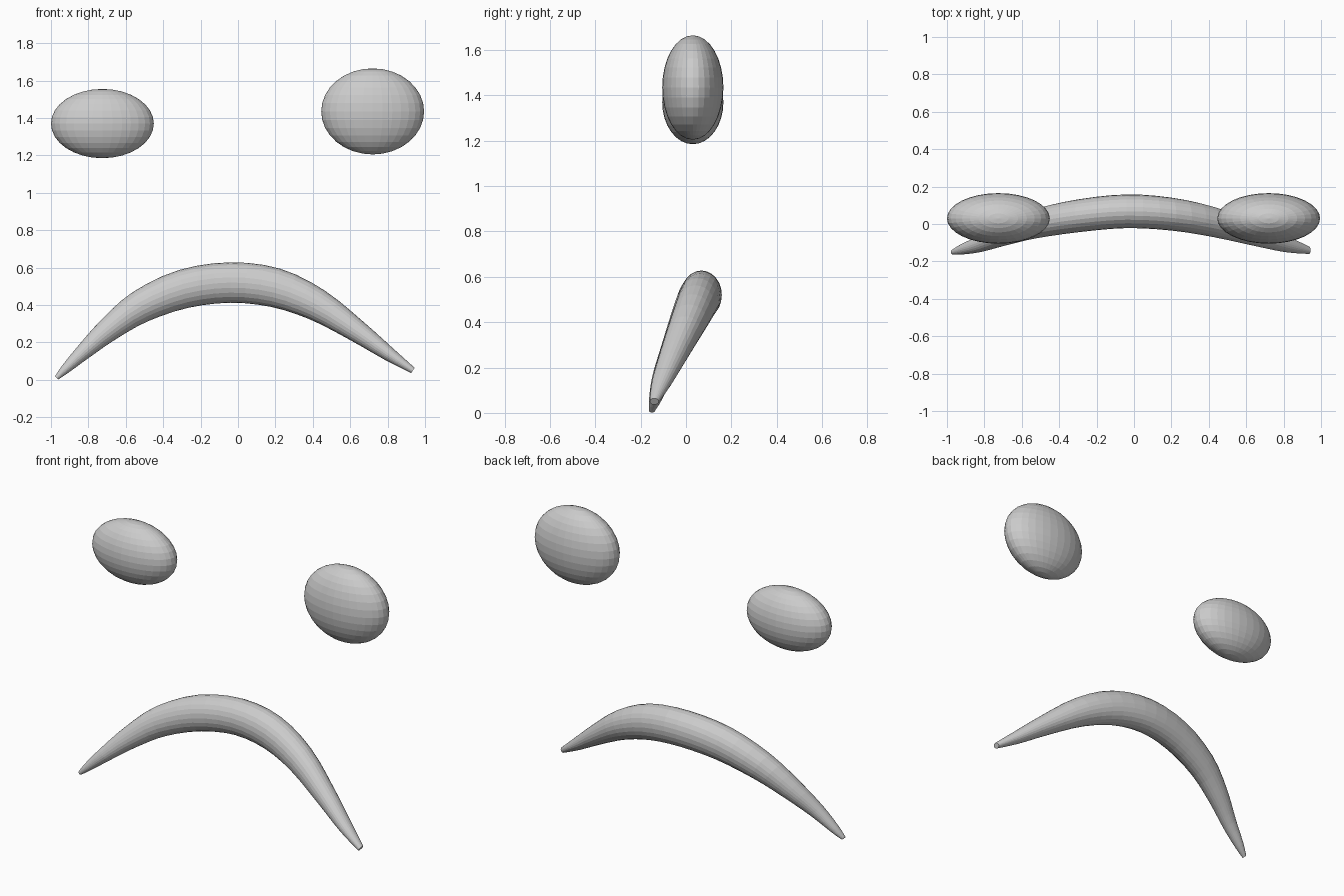
import bpy, bmesh, math
from mathutils import Vector

if "Cube" in bpy.data.objects:
    bpy.data.objects.remove(bpy.data.objects["Cube"])


def make_object(name, bm):
    bmesh.ops.recalc_face_normals(bm, faces=bm.faces)
    mesh = bpy.data.meshes.new(name)
    bm.to_mesh(mesh)
    bm.free()
    obj = bpy.data.objects.new(name, mesh)
    bpy.context.collection.objects.link(obj)
    return obj


def ellipsoid(name, centre, radii):
    bm = bmesh.new()
    bmesh.ops.create_uvsphere(bm, u_segments=32, v_segments=16, radius=1)
    for v in bm.verts:
        v.co = Vector(a * r + c for a, r, c in zip(v.co, radii, centre))
    return make_object(name, bm)


def spline(points, steps):
    # Catmull-Rom through every station, all channels at once
    out = []
    for i in range(len(points) - 1):
        p0, p1 = points[max(i - 1, 0)], points[i]
        p2, p3 = points[i + 1], points[min(i + 2, len(points) - 1)]
        for s in range(steps):
            t = s / steps
            out.append([0.5 * (2 * b + (c - a) * t + (2 * a - 5 * b + 4 * c - d) * t * t
                               + (3 * b - a - 3 * c + d) * t ** 3)
                        for a, b, c, d in zip(p0, p1, p2, p3)])
    out.append(list(points[-1]))
    return out


# Eyes: unequal flattened spheres
ellipsoid("left_eye", (-0.725, 0.03, 1.37), (0.275, 0.135, 0.185))
ellipsoid("right_eye", (0.72, 0.03, 1.435), (0.275, 0.135, 0.23))

# Mouth stations: x, y, z, radius across the arch, radius in depth
stations = [
    (-0.970, -0.150, 0.010, 0.012, 0.013),
    (-0.920, -0.135, 0.060, 0.026, 0.028),
    (-0.820, -0.105, 0.155, 0.044, 0.045),
    (-0.690, -0.052, 0.270, 0.065, 0.063),
    (-0.520, 0.003, 0.392, 0.088, 0.079),
    (-0.290, 0.045, 0.486, 0.104, 0.088),
    (-0.040, 0.068, 0.520, 0.108, 0.090),
    (0.200, 0.053, 0.492, 0.105, 0.088),
    (0.420, 0.012, 0.402, 0.087, 0.081),
    (0.630, -0.050, 0.265, 0.061, 0.064),
    (0.805, -0.105, 0.139, 0.038, 0.045),
    (0.935, -0.140, 0.050, 0.017, 0.020),
]

# Mouth: tapered elliptical tube swept along the arch
SIDES = 24
path = spline(stations, 3)
bm = bmesh.new()
rings = []
for i, (x, y, z, rn, ry) in enumerate(path):
    a, b = path[max(i - 1, 0)], path[min(i + 1, len(path) - 1)]
    tangent = Vector((b[0] - a[0], 0, b[2] - a[2])).normalized()
    normal = Vector((-tangent.z, 0, tangent.x))
    ring = []
    for k in range(SIDES):
        ang = 2 * math.pi * k / SIDES
        ring.append(bm.verts.new(Vector((x, y, z)) + normal * rn * math.cos(ang)
                                 + Vector((0, ry * math.sin(ang), 0))))
    rings.append(ring)
for r0, r1 in zip(rings, rings[1:]):
    for k in range(SIDES):
        n = (k + 1) % SIDES
        bm.faces.new((r0[k], r0[n], r1[n], r1[k]))
bm.faces.new(rings[0])
bm.faces.new(rings[-1])
make_object("mouth", bm)
